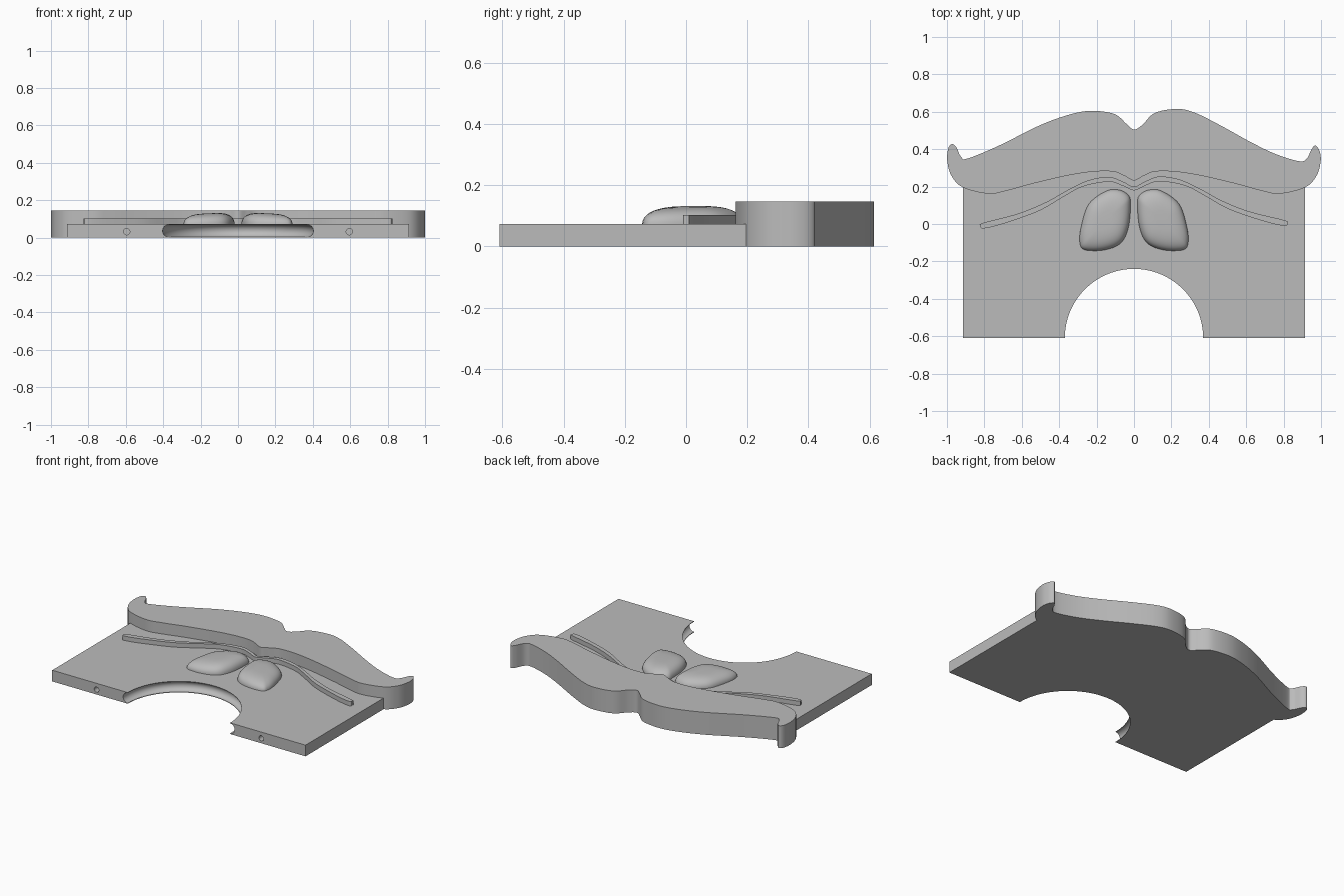
import bpy
import bmesh
import math

old = bpy.data.objects.get("Cube")
if old:
    bpy.data.objects.remove(old)

grey = bpy.data.materials.new("plain grey")
grey.use_nodes = True
grey.diffuse_color = (0.5, 0.5, 0.5, 1)
grey.node_tree.nodes["Principled BSDF"].inputs["Base Color"].default_value = grey.diffuse_color

THICK = 0.073     # plate thickness
ARCH = 0.37       # nose cut-out radius
FRONT = -0.61


def smooth_path(points, closed=False, steps=8):
    """Catmull-Rom curve through 2D points."""
    n = len(points)
    pick = (lambda i: points[i % n]) if closed else (lambda i: points[max(0, min(n - 1, i))])
    path = []
    for i in range(n if closed else n - 1):
        a, b, c, d = (pick(i + k) for k in (-1, 0, 1, 2))
        for s in range(steps):
            t = s / steps
            path.append(tuple(
                0.5 * (2 * q + (r - p) * t + (2 * p - 5 * q + 4 * r - u) * t ** 2
                       + (3 * q - p - 3 * r + u) * t ** 3)
                for p, q, r, u in zip(a, b, c, d)))
    return path if closed else path + [points[-1]]


def finish(name, bm):
    bmesh.ops.recalc_face_normals(bm, faces=bm.faces)
    mesh = bpy.data.meshes.new(name)
    bm.to_mesh(mesh)
    bm.free()
    obj = bpy.data.objects.new(name, mesh)
    bpy.context.collection.objects.link(obj)
    mesh.materials.append(grey)
    return obj


def shade(obj):
    bpy.ops.object.select_all(action="DESELECT")
    obj.select_set(True)
    bpy.context.view_layer.objects.active = obj
    bpy.ops.object.shade_smooth_by_angle(angle=math.radians(32))


def extrude(name, outline, bottom, top):
    bm = bmesh.new()
    face = bm.faces.new([bm.verts.new((x, y, bottom)) for x, y in outline])
    up = bmesh.ops.extrude_face_region(bm, geom=[face])["geom"]
    verts = [v for v in up if isinstance(v, bmesh.types.BMVert)]
    bmesh.ops.translate(bm, verts=verts, vec=(0, 0, top - bottom))
    return finish(name, bm)


def cut(obj, cutter):
    mod = obj.modifiers.new("cut", "BOOLEAN")
    mod.operation = "DIFFERENCE"
    mod.solver = "EXACT"
    mod.object = cutter
    bpy.context.view_layer.objects.active = obj
    bpy.ops.object.modifier_apply(modifier=mod.name)
    bpy.data.objects.remove(cutter)


# Base plate with the half-round opening in its front edge
arc = [(ARCH * math.cos(a), FRONT + ARCH * math.sin(a))
       for a in (math.pi * i / 64 for i in range(65))]
plate = extrude("base_plate", arc + [(-0.915, FRONT), (-0.915, 0.3), (0.915, 0.3), (0.915, FRONT)],
                0, THICK)

# Rounded channel around the opening
bpy.ops.mesh.primitive_torus_add(location=(0, FRONT, THICK / 2), major_radius=ARCH,
                                 minor_radius=0.033, major_segments=128, minor_segments=24)
cut(plate, bpy.context.object)

# Peg holes in the front edge
for side in (-1, 1):
    bpy.ops.mesh.primitive_cylinder_add(vertices=24, radius=0.017, depth=0.2,
                                        location=(side * 0.595, FRONT, 0.032),
                                        rotation=(math.pi / 2, 0, 0))
    cut(plate, bpy.context.object)
shade(plate)

# Large moustache-shaped back piece: upper edge from left to right, then lower edge
upper_right = [(0.045, 0.53), (0.11, 0.593), (0.225, 0.615), (0.32, 0.597), (0.457, 0.53),
               (0.62, 0.44), (0.75, 0.377), (0.875, 0.337), (0.92, 0.345), (0.95, 0.4),
               (0.97, 0.42), (0.992, 0.39)]
upper_left = [(-0.04, 0.535), (-0.105, 0.588), (-0.227, 0.605), (-0.345, 0.585), (-0.505, 0.527),
              (-0.72, 0.42), (-0.89, 0.35), (-0.925, 0.36), (-0.95, 0.41),
              (-0.975, 0.427), (-0.994, 0.4)]
lower = [(0.998, 0.335), (0.976, 0.258), (0.915, 0.196), (0.78, 0.162), (0.68, 0.178),
         (0.537, 0.217), (0.35, 0.26), (0.217, 0.28), (0.11, 0.28), (0.05, 0.257)]
outline = upper_left[::-1] + [(0, 0.505)] + upper_right + lower + [(0, 0.233)]
outline += [(-x, y) for x, y in lower[::-1]]
shade(extrude("back_moustache", smooth_path(outline, closed=True), 0, 0.146))

# Thin raised ridge that follows the lower edge
ridge = [(0.06, 0.228), (0.135, 0.254), (0.243, 0.238), (0.35, 0.19), (0.47, 0.125),
         (0.617, 0.067), (0.805, 0.02), (0.82, 0.005), (0.805, -0.01), (0.7, 0.013),
         (0.51, 0.078), (0.377, 0.152), (0.27, 0.206), (0.135, 0.228), (0.06, 0.205)]
outline = [(0, 0.2)] + ridge + [(0, 0.18)] + [(-x, y - 0.017 * x) for x, y in ridge[::-1]]
shade(extrude("thin_ridge", smooth_path(outline, closed=True), THICK - 0.01, 0.102))

# Pair of soft pads with domed edges
pad = [(0.03, 0.155), (0.083, 0.183), (0.152, 0.175), (0.243, 0.105), (0.284, -0.02),
       (0.29, -0.1), (0.265, -0.138), (0.163, -0.14), (0.072, -0.104), (0.03, -0.02),
       (0.018, 0.105)]
rim = smooth_path(pad, closed=True, steps=6)
cx, cy = 0.155, 0.02
for side, name in ((1, "left_pad"), (-1, "right_pad")):
    bm = bmesh.new()
    rings = []
    for i in range(11):
        a = math.pi / 2 * i / 11
        scale = math.cos(a) ** 0.6
        ring = []
        for x, y in rim:
            px, py = cx + (x - cx) * scale, cy + (y - cy) * scale
            peak = 0.064 - 0.05 * (px - 0.1)
            ring.append(bm.verts.new((side * px, py, THICK - 0.004 + peak * math.sin(a) ** 0.85)))
        rings.append(ring)
    for low, high in zip(rings, rings[1:]):
        for k in range(len(rim)):
            j = (k + 1) % len(rim)
            bm.faces.new((low[k], low[j], high[j], high[k]))
    bm.faces.new(rings[0])
    bm.faces.new(rings[-1])
    shade(finish(name, bm))
